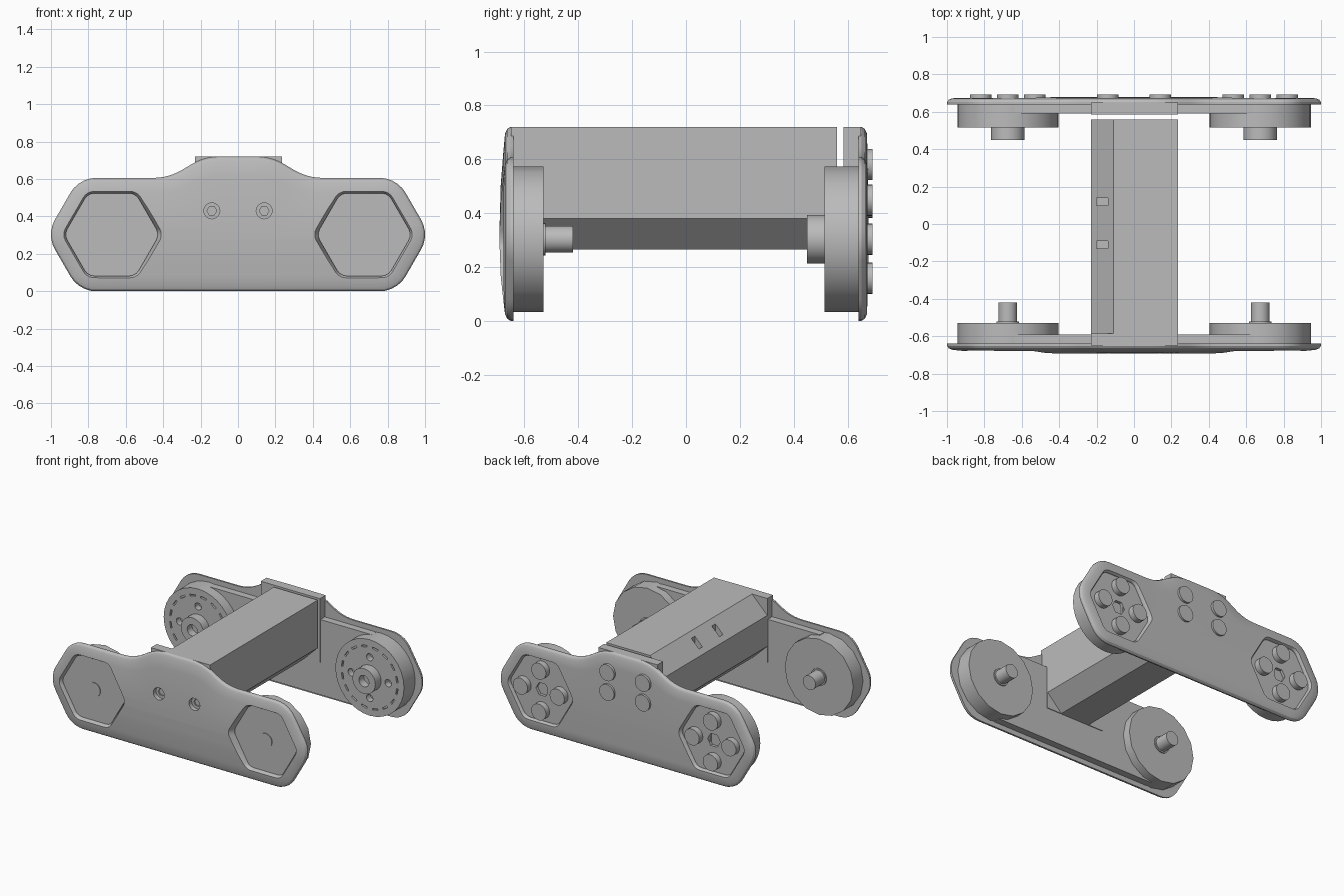
import bpy, bmesh, math
from mathutils import Vector

cube = bpy.data.objects.get("Cube")
if cube:
    bpy.data.objects.remove(cube, do_unlink=True)

grey = bpy.data.materials.new("plain grey")
grey.use_nodes = True
GREY = (0.5, 0.5, 0.5, 1)
grey.diffuse_color = GREY
grey.node_tree.nodes["Principled BSDF"].inputs["Base Color"].default_value = GREY

WHEEL_X, WHEEL_Z = 0.675, 0.303


def loft(name, rings, smooth=True):
    """Closed solid through equal-sized rings of 3D points."""
    bm = bmesh.new()
    loops = [[bm.verts.new(p) for p in ring] for ring in rings]
    n = len(loops[0])
    for a, b in zip(loops, loops[1:]):
        for i in range(n):
            j = (i + 1) % n
            bm.faces.new((a[i], a[j], b[j], b[i]))
    bm.faces.new(loops[0][::-1])
    bm.faces.new(loops[-1])
    bmesh.ops.recalc_face_normals(bm, faces=bm.faces)
    mesh = bpy.data.meshes.new(name)
    bm.to_mesh(mesh)
    bm.free()
    mesh.materials.append(grey)
    obj = bpy.data.objects.new(name, mesh)
    bpy.context.collection.objects.link(obj)
    if smooth:
        shade(obj)
    return obj


def shade(obj):
    bpy.ops.object.select_all(action='DESELECT')
    obj.select_set(True)
    bpy.context.view_layer.objects.active = obj
    bpy.ops.object.shade_smooth_by_angle(angle=math.radians(30))


def prism(name, pts, y0, y1, smooth=True):
    return loft(name, [[(x, y, z) for x, z in pts] for y in (y0, y1)], smooth)


def box(name, x0, x1, y0, y1, z0, z1):
    return prism(name, [(x0, z0), (x1, z0), (x1, z1), (x0, z1)], y0, y1, False)


def circle(x, z, r, n=24):
    return [(x + r * math.cos(math.tau * i / n), z + r * math.sin(math.tau * i / n))
            for i in range(n)]


def rounded(corners, steps=5):
    """Polygon with corners (x, z, radius) replaced by arcs."""
    out = []
    for i, (x, z, r) in enumerate(corners):
        p = Vector((x, z))
        a = (Vector(corners[i - 1][:2]) - p).normalized()
        b = (Vector(corners[(i + 1) % len(corners)][:2]) - p).normalized()
        half = a.angle(b) / 2
        t = r / math.tan(half)
        p0, p1 = p + a * t, p + b * t
        c = p + (a + b).normalized() * (r / math.sin(half))
        u, v = p0 - c, p1 - c
        for k in range(steps + 1):
            d = u.lerp(v, k / steps).normalized() * r
            out.append(tuple(c + d))
    return out


def inset(pts, w):
    """Move a counter-clockwise outline inwards."""
    out = []
    for i, p in enumerate(pts):
        t = (Vector(pts[(i + 1) % len(pts)]) - Vector(pts[i - 1])).normalized()
        out.append((p[0] - t.y * w, p[1] + t.x * w))
    return out


def cut(obj, cutter):
    cutter.hide_render = True
    mod = obj.modifiers.new("cut", 'BOOLEAN')
    mod.object = cutter
    mod.solver = 'EXACT'
    bpy.context.view_layer.objects.active = obj
    bpy.ops.object.modifier_apply(modifier=mod.name)
    bpy.data.objects.remove(cutter, do_unlink=True)


# Outline of a side plate: two hexagonal ends and a central hump
right_half = [(0.85, 0, 0.16), (1.025, 0.303, 0.16), (0.85, 0.606, 0.16),
              (0.37, 0.606, 0.3), (0.18, 0.72, 0.3)]
outline = rounded(right_half + [(-x, z, r) for x, z, r in right_half[::-1]])


def hexagon(cx, radius, r):
    return rounded([(x, z, r) for x, z in circle(cx, WHEEL_Z, radius, 6)], 3)


def side_plate(name, s, bow):
    """Bowed plate with two flared hexagonal windows."""
    rings = []
    for w, d in ((0, 0.64), (0, 0.652), (0.008, 0.664), (0.025, 0.672)):
        rings.append([(x, s * d, z) for x, z in inset(outline, w)])
    base = inset(outline, 0.025)
    for k, d in ((0.8, 0.35), (0.5, 0.8), (0.12, 1)):
        rings.append([(x * (0.7 + 0.3 * k), s * (0.672 + bow * d),
                       0.31 + (z - 0.31) * k) for x, z in base])
    plate = loft(name, rings, False)
    for cx in (-WHEEL_X, WHEEL_X):
        window = [[(x, s * d, z) for x, z in hexagon(cx, r, 0.06)]
                  for r, d in ((0.255, 0.6), (0.255, 0.66), (0.275, 0.69), (0.275, 0.75))]
        cut(plate, loft("window_cutter", window, False))
    return plate


front_plate = side_plate("front_plate", -1, 0.02)
back_plate = side_plate("back_plate", 1, 0.006)

# Socket holes in the front plate
for x in (-0.14, 0.14):
    cut(front_plate, prism("hole_cutter", circle(x, 0.43, 0.043, 16), -0.66, -0.75, False))
    cut(front_plate, prism("socket_cutter", circle(x, 0.43, 0.026, 6), -0.645, -0.75, False))
for plate in (front_plate, back_plate):
    shade(plate)

# Inner webs and beam flanges
for side, s in (("front", -1), ("back", 1)):
    box(side + "_web", -0.64, 0.64, s * 0.59, s * 0.645, 0.035, 0.57)
    box(side + "_flange", -0.23, 0.235, s * 0.585, s * 0.65, 0.265, 0.72)

# Cross beam with chamfered corners and two slots
beam = prism("cross_beam", [(-0.11, 0.72), (-0.23, 0.6), (-0.23, 0.38), (-0.11, 0.265),
                            (0.12, 0.265), (0.235, 0.38), (0.235, 0.72)],
             -0.59, 0.56, False)
for y in (-0.11, 0.12):
    cut(beam, box("slot_cutter", -0.2, -0.14, y - 0.02, y + 0.02, 0.58, 0.8))

for side, cx in (("left", WHEEL_X), ("right", -WHEEL_X)):
    # Front wheel on a plain shaft
    prism("front_wheel_" + side, circle(cx, WHEEL_Z, 0.27, 16), -0.53, -0.65)
    prism("front_shaft_" + side, circle(cx, WHEEL_Z, 0.05), -0.42, -0.656)
    prism("front_collar_" + side, circle(cx, WHEEL_Z, 0.06), -0.522, -0.54)

    # Back wheel with bolt holes and a ring of slots
    wheel = prism("back_wheel_" + side, circle(cx, WHEEL_Z, 0.27, 32), 0.515, 0.65, False)
    for px, pz in circle(cx, WHEEL_Z, 0.145, 4):
        cut(wheel, prism("bolt_cutter", circle(px, pz, 0.026, 12), 0.45, 0.56, False))
    for i in range(16):
        a = math.tau * (i + 0.5) / 16
        pts = []
        for r, da in ((0.213, -0.1), (0.213, 0.1), (0.225, 0.1), (0.225, -0.1)):
            pts.append((cx + r * math.cos(a + da), WHEEL_Z + r * math.sin(a + da)))
        cut(wheel, prism("ring_cutter", pts, 0.45, 0.53, False))
    cut(wheel, prism("socket_cutter", circle(cx, WHEEL_Z, 0.05, 6), 0.63, 0.7, False))
    shade(wheel)

    # Hub with a bore, and pegs on the outside
    hub = prism("back_hub_" + side, circle(cx, WHEEL_Z, 0.09), 0.45, 0.52, False)
    cut(hub, prism("bore_cutter", circle(cx, WHEEL_Z, 0.04, 16), 0.4, 0.505, False))
    shade(hub)
    for i, (px, pz) in enumerate(circle(cx, WHEEL_Z, 0.145, 4)):
        prism(f"wheel_peg_{side}_{i}", circle(px, pz, 0.058), 0.64, 0.692)
    for i, pz in enumerate((0.44, 0.58)):
        prism(f"plate_peg_{side}_{i}", circle(math.copysign(0.14, cx), pz, 0.058), 0.64, 0.692)
